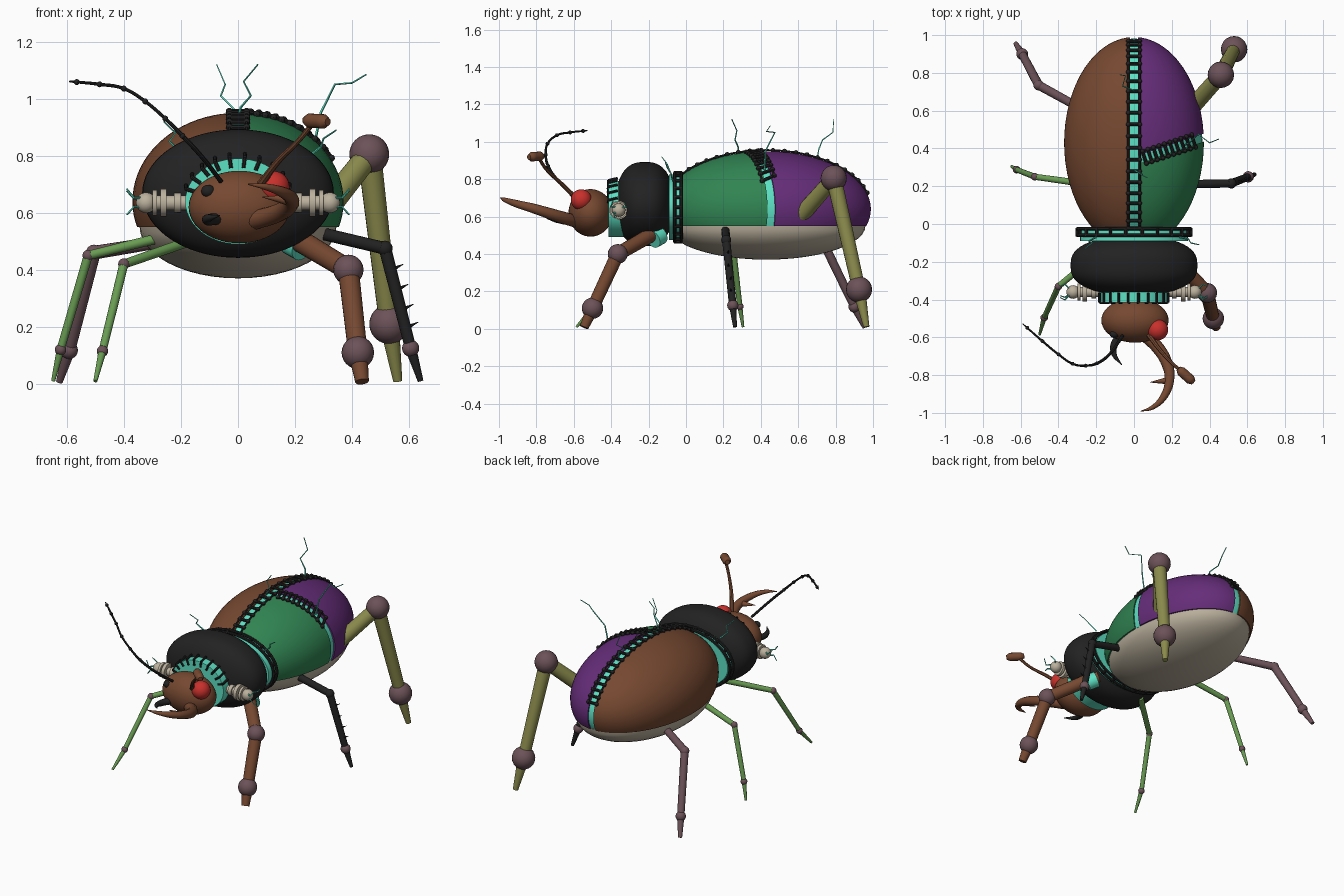
import bpy, bmesh, math
from mathutils import Vector, Matrix

if "Cube" in bpy.data.objects:
    bpy.data.objects.remove(bpy.data.objects["Cube"])


def mat(name, r, g, b):
    m = bpy.data.materials.new(name)
    m.diffuse_color = (r, g, b, 1)
    m.use_nodes = True
    m.node_tree.nodes["Principled BSDF"].inputs["Base Color"].default_value = m.diffuse_color
    return m


BROWN = mat("brown", 0.18, 0.065, 0.03)
GREEN = mat("deep green", 0.03, 0.23, 0.085)
PURPLE = mat("purple", 0.13, 0.026, 0.19)
BLACK = mat("black", 0.016, 0.016, 0.017)
TEAL = mat("teal", 0.11, 0.75, 0.55)
BEIGE = mat("beige", 0.5, 0.44, 0.34)
MAUVE = mat("mauve", 0.15, 0.085, 0.1)
LIME = mat("leaf green", 0.14, 0.33, 0.085)
OLIVE = mat("olive", 0.26, 0.26, 0.075)
RED = mat("red", 0.58, 0.03, 0.025)


def finish(name, bm, m):
    bmesh.ops.recalc_face_normals(bm, faces=bm.faces)
    me = bpy.data.meshes.new(name)
    bm.to_mesh(me)
    bm.free()
    me.materials.append(m)
    ob = bpy.data.objects.new(name, me)
    bpy.context.collection.objects.link(ob)
    bpy.ops.object.select_all(action='DESELECT')
    ob.select_set(True)
    bpy.context.view_layer.objects.active = ob
    bpy.ops.object.shade_smooth_by_angle(angle=math.radians(40))
    return ob


def add_ball(bm, c, r, u=20, v=12):
    r = r if isinstance(r, tuple) else (r, r, r)
    return bmesh.ops.create_uvsphere(bm, u_segments=u, v_segments=v, radius=1,
                                     matrix=Matrix.Translation(c) @ Matrix.Diagonal((*r, 1)))


def ball(name, c, r, m, u=20, v=12, cuts=()):
    """Ellipsoid, optionally trimmed by planes (point, outward normal)."""
    bm = bmesh.new()
    add_ball(bm, c, r, u, v)
    for co, no in cuts:
        res = bmesh.ops.bisect_plane(bm, geom=bm.verts[:] + bm.edges[:] + bm.faces[:],
                                     plane_co=co, plane_no=no, clear_outer=True)
        bmesh.ops.holes_fill(bm, edges=[e for e in bm.edges if e.is_boundary])
    return finish(name, bm, m)


def add_rod(bm, a, b, r1, r2, seg=12, squash=1):
    a, b = Vector(a), Vector(b)
    d = b - a
    mx = Matrix.Translation((a + b) / 2) @ d.to_track_quat('Z', 'Y').to_matrix().to_4x4()
    bmesh.ops.create_cone(bm, cap_ends=True, segments=seg, radius1=r1, radius2=r2,
                          depth=d.length, matrix=mx)


def rods(name, items, m, seg=12):
    bm = bmesh.new()
    for a, b, r1, r2 in items:
        add_rod(bm, a, b, r1, r2, seg)
    return finish(name, bm, m)


def tube(name, pts, radii, m, smooth=True, closed=False, sides=2):
    """Swept round tube through points with a radius at each point."""
    cu = bpy.data.curves.new(name, 'CURVE')
    cu.dimensions, cu.bevel_depth, cu.bevel_resolution = '3D', 1, sides
    cu.use_fill_caps, cu.resolution_u = True, 5
    if smooth:
        sp = cu.splines.new('BEZIER')
        sp.bezier_points.add(len(pts) - 1)
        for bp, p, r in zip(sp.bezier_points, pts, radii):
            bp.co, bp.radius = p, r
            bp.handle_left_type = bp.handle_right_type = 'AUTO'
    else:
        sp = cu.splines.new('POLY')
        sp.points.add(len(pts) - 1)
        for q, p, r in zip(sp.points, pts, radii):
            q.co, q.radius = (*p, 1), r
    sp.use_cyclic_u = closed
    tmp = bpy.data.objects.new(name + "_path", cu)
    me = bpy.data.meshes.new_from_object(tmp)
    bm = bmesh.new()
    bm.from_mesh(me)
    bpy.data.objects.remove(tmp)
    bpy.data.meshes.remove(me)
    return finish(name, bm, m)


# Abdomen: belly, teal core and three wing-case panels
C, R = Vector((0, 0.43, 0.64)), (0.37, 0.56, 0.31)
FLOOR = ((0, 0, 0.55), (0, 0, -1))
SEAM = Vector((-0.33, 1, 0)).normalized()
s0 = Vector((0, 0.335, 0))
ball("belly", (0, 0.43, 0.552), (0.345, 0.53, 0.182), BEIGE, 48, 24, [((0, 0, 0.552), (0, 0, 1))])
ball("seam_core", C, tuple(r - 0.008 for r in R), TEAL, 64, 40, [FLOOR])
ball("left_wing_case", C, R, BROWN, 64, 40, [FLOOR, ((-0.02, 0, 0), (1, 0, 0))])
RIGHT = ((0.02, 0, 0), (-1, 0, 0))
ball("right_front_panel", C, R, GREEN, 64, 40, [FLOOR, RIGHT, (s0 - SEAM * 0.02, SEAM)])
ball("right_rear_panel", C, R, PURPLE, 64, 40, [FLOOR, RIGHT, (s0 + SEAM * 0.02, -SEAM)])


def skin(x, y, lift=0.006):
    k = 1 - (x / R[0]) ** 2 - ((y - C.y) / R[1]) ** 2
    return Vector((x, y, C.z + R[2] * math.sqrt(max(k, 0)) + lift))


def stitches(name, centres, side, half):
    """Black bars across a seam with a knot at each end, plus edge threads."""
    bm = bmesh.new()
    edges = ([], [])
    for x, y in centres:
        a = skin(x - side[0] * half, y - side[1] * half)
        b = skin(x + side[0] * half, y + side[1] * half)
        add_rod(bm, a, b, 0.009, 0.009, 8)
        for p, e in ((a, edges[0]), (b, edges[1])):
            add_ball(bm, p, 0.013, 8, 6)
            e.append(p)
    finish(name + "_stitches", bm, BLACK)
    for i, e in enumerate(edges):
        tube(f"{name}_thread_{i}", e, [0.006] * len(e), BLACK, sides=1)


stitches("centre_seam", [(0, 0.43 - 0.56 * math.cos(math.radians(36 + 6.4 * i)))
                         for i in range(21)], (1, 0), 0.03)
stitches("cross_seam", [(0.055 + 0.029 * i, 0.335 + 0.33 * (0.055 + 0.029 * i))
                        for i in range(10)], (SEAM.x, SEAM.y), 0.034)

# Thorax: ellipsoid with a squarer side profile
th = ball("thorax", (0, 0, 0), 1, BLACK, 56, 36)
for v in th.data.vertices:
    x, y, z = v.co
    v.co = (0.336 * x, -0.22 + 0.16 * math.copysign(abs(y) ** 0.75, y), 0.667 + 0.225 * z)

# Neck and waist collars with their stitching


def ring(rx, rz, y, z, n=32, a0=0.0, a1=360.0):
    ts = [math.radians(a0 + (a1 - a0) * i / n) for i in range(n)]
    return [Vector((rx * math.cos(t), y, z + rz * math.sin(t))) for t in ts]


def collar(name, rx, rz, y0, y1, z):
    ob = rods(name, [((0, y0, 0), (0, y1, 0), 1, 1)], TEAL, 48)
    for v in ob.data.vertices:
        v.co = (v.co.x * rx, v.co.y, z + v.co.z * rz)


collar("neck_collar", 0.185, 0.15, -0.415, -0.3, 0.64)
collar("waist_collar", 0.285, 0.175, -0.09, -0.025, 0.65)
for i, y in enumerate((-0.06, -0.026)):
    tube(f"waist_rope_{i}", ring(0.3, 0.185, y, 0.65), [0.009] * 32, BLACK, closed=True)
rods("waist_stitches", [(p - Vector((0, 0.022, 0)), p + Vector((0, 0.022, 0)), 0.009, 0.009)
                        for p in ring(0.3, 0.187, -0.043, 0.65, 22)], BLACK, 8)
rods("neck_stitches", [(p, q, 0.007, 0.007) for p, q in
                       zip(ring(0.155, 0.118, -0.417, 0.64, 10, 18, 180),
                           ring(0.19, 0.155, -0.415, 0.64, 10, 18, 180))], BLACK, 8)
rods("neck_side_stitches", [(p, p + Vector((0, 0.05, 0.012)), 0.007, 0.007)
                            for p in ring(0.19, 0.155, -0.415, 0.64, 10, 18, 180)], BLACK, 8)

# Head, eye, closed eye and mandibles
ball("head", (0.005, -0.51, 0.62), (0.178, 0.118, 0.127), BROWN, 40, 24)
ball("eye", (0.125, -0.56, 0.69), 0.056, RED, 24, 16)
ball("closed_eye", (-0.105, -0.583, 0.676), (0.024, 0.02, 0.022), BLACK)
tube("large_mandible", [(0.06, -0.59, 0.575), (0.13, -0.66, 0.595), (0.175, -0.74, 0.62),
                        (0.188, -0.82, 0.645), (0.16, -0.91, 0.67), (0.1, -0.97, 0.69),
                        (0.035, -0.992, 0.7)],
     [0.034, 0.033, 0.03, 0.026, 0.02, 0.012, 0.002], BROWN, sides=4)
rods("mandible_tooth", [((0.17, -0.83, 0.645), (0.085, -0.838, 0.655), 0.018, 0.001)], BROWN)
tube("small_mandible", [(-0.07, -0.59, 0.58), (-0.105, -0.64, 0.575), (-0.105, -0.69, 0.58),
                        (-0.065, -0.745, 0.59)], [0.022, 0.02, 0.014, 0.002], BLACK, sides=3)

# Antennae: one beaded, one clubbed
bead = [(-0.06, -0.59, 0.71), (-0.13, -0.69, 0.8), (-0.195, -0.737, 0.87), (-0.255, -0.75, 0.93),
        (-0.325, -0.74, 0.99), (-0.4, -0.69, 1.035), (-0.485, -0.62, 1.05), (-0.565, -0.55, 1.058),
        (-0.59, -0.528, 1.06)]
tube("beaded_antenna", bead, [0.008] * 3 + [0.006] * 4 + [0.005, 0.003], BLACK)
bm = bmesh.new()
for p in bead[2:8]:
    add_ball(bm, p, 0.0105, 10, 8)
finish("antenna_beads", bm, BLACK)
tube("clubbed_antenna", [(0.08, -0.59, 0.7), (0.14, -0.67, 0.78), (0.21, -0.745, 0.85),
                         (0.26, -0.785, 0.91)], [0.014, 0.011, 0.009, 0.009], BROWN)
tube("antenna_club", [(0.235, -0.765, 0.925), (0.25, -0.78, 0.923), (0.3, -0.825, 0.92),
                      (0.315, -0.84, 0.918)], [0.014, 0.026, 0.026, 0.014], BROWN, sides=3)

# Neck bolts
for s, side in ((-1, "left"), (1, "right")):
    def at(x):
        return (s * x, -0.36, 0.635)
    rods(f"{side}_bolt", [(at(0.14), at(0.33), 0.026, 0.026), (at(0.2), at(0.225), 0.034, 0.034),
                          (at(0.25), at(0.272), 0.05, 0.05), (at(0.284), at(0.3), 0.045, 0.045)],
         BEIGE, 20)
    ball(f"{side}_bolt_knob", at(0.322), 0.036, BEIGE)

# Legs: name, colour, hip, knee, ankle, toe, rod radii, knee and ankle radii
LEGS = [
    ("right_front", BROWN, (0.17, -0.14, 0.53), (0.387, -0.365, 0.4), (0.42, -0.5, 0.11),
     (0.435, -0.545, 0.008), (0.04, 0.037, 0.034, 0.024), 0.053, 0.057),
    ("right_middle", BLACK, (0.24, 0.21, 0.54), (0.515, 0.215, 0.475), (0.605, 0.25, 0.125),
     (0.64, 0.262, 0.01), (0.022, 0.022, 0.02, 0.01), 0.027, 0.03),
    ("right_hind", OLIVE, (0.29, 0.6, 0.59), (0.46, 0.79, 0.805), (0.53, 0.925, 0.21),
     (0.56, 0.965, 0.01), (0.045, 0.042, 0.035, 0.016), 0.07, 0.07),
    ("left_front", LIME, (-0.17, -0.14, 0.5), (-0.4, -0.33, 0.42), (-0.475, -0.495, 0.115),
     (-0.5, -0.585, 0.01), (0.018, 0.016, 0.014, 0.007), 0.02, 0.02),
    ("left_middle", LIME, (-0.24, 0.21, 0.52), (-0.525, 0.25, 0.45), (-0.622, 0.288, 0.12),
     (-0.648, 0.305, 0.01), (0.018, 0.016, 0.014, 0.007), 0.02, 0.02),
    ("left_hind", MAUVE, (-0.26, 0.6, 0.5), (-0.505, 0.735, 0.46), (-0.592, 0.9, 0.118),
     (-0.626, 0.955, 0.008), (0.022, 0.024, 0.022, 0.012), 0.028, 0.031),
]
for name, m, hip, knee, ankle, toe, r, rk, ra in LEGS:
    rods(name + "_leg", [(hip, knee, r[0], r[1]), (knee, ankle, r[1], r[2]),
                         (ankle, toe, r[2], r[3])], m, 16)
    ball(name + "_knee", knee, rk, BLACK if m == BLACK else MAUVE)
    ball(name + "_ankle", ankle, ra, MAUVE)
k, a = Vector(LEGS[1][3]), Vector(LEGS[1][4])
rods("leg_spines", [(k.lerp(a, t), k.lerp(a, t) + Vector((0.045, 0.005 * s, 0.022)), 0.009, 0.001)
                    for t, s in ((0.22, 1), (0.42, -1), (0.62, 1), (0.8, -1))], BLACK, 6)
rods("hip_collar", [((0.185, -0.135, 0.5), (0.225, -0.175, 0.478), 0.048, 0.048)], TEAL, 20)

# Sparks: thin zigzags from base to tip
SPARKS = [
    [(0, 0.28, 0.93), (0.01, 0.28, 0.97), (0.045, 0.262, 1.01), (0.02, 0.272, 1.06), (0.07, 0.245, 1.12)],
    [(0.27, 0.42, 0.85), (0.29, 0.425, 0.95), (0.34, 0.475, 1.05), (0.4, 0.43, 1.055), (0.45, 0.45, 1.085)],
    [(0, 0.7, 0.9), (-0.01, 0.71, 0.96), (-0.06, 0.73, 1.01), (-0.045, 0.785, 1.05), (-0.075, 0.79, 1.12)],
    [(-0.2, -0.07, 0.81), (-0.24, -0.09, 0.85), (-0.22, -0.1, 0.88), (-0.26, -0.13, 0.92)],
    [(0.24, -0.07, 0.79), (0.29, -0.08, 0.83), (0.3, -0.1, 0.86), (0.345, -0.11, 0.89)],
]
for s in (-1, 1):
    for dy, dz in ((0.03, 0.03), (-0.03, 0.035), (-0.02, -0.03)):
        SPARKS.append([(s * 0.34, -0.36 + dy / 2, 0.635 + dz / 2),
                       (s * 0.365, -0.36 + dy * 1.4, 0.635 + dz / 2), (s * 0.39, -0.36 + dy, 0.635 + dz * 1.4)])
for i, p in enumerate(SPARKS):
    tube(f"spark_{i}", p, [0.005 - 0.003 * j / len(p) for j in range(len(p))], TEAL, smooth=False, sides=0)
